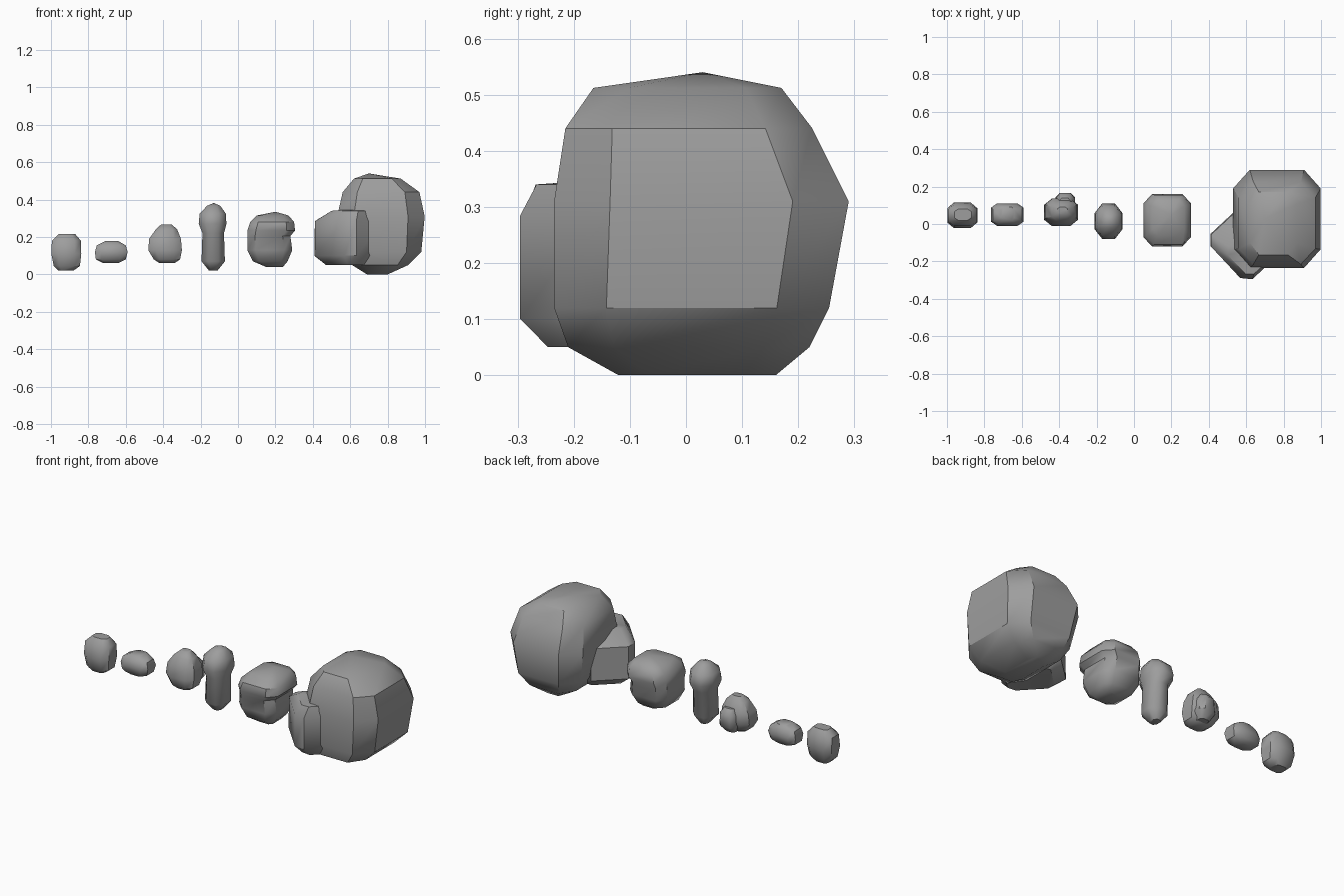
import bpy, bmesh
from math import radians
from mathutils import Matrix, Vector

if "Cube" in bpy.data.objects:
    bpy.data.objects.remove(bpy.data.objects["Cube"], do_unlink=True)

stone = bpy.data.materials.new("stone grey")
stone.use_nodes = True
colour = (0.34, 0.34, 0.34, 1)
stone.diffuse_color = colour
stone.node_tree.nodes["Principled BSDF"].inputs["Base Color"].default_value = colour


def ring_points(z, x0, x1, y0, y1, cut):
    """Rectangle with chamfered corners at height z."""
    a, b = (x1 - x0) * cut, (y1 - y0) * cut
    plan = [(x0 + a, y0), (x1 - a, y0), (x1, y0 + b), (x1, y1 - b),
            (x1 - a, y1), (x0 + a, y1), (x0, y1 - b), (x0, y0 + b)]
    return [Vector((x, y, z)) for x, y in plan]


def rock(name, rings, peak=None, cut=0.22, place=None, crease=42):
    """Loft chamfered rings from the bottom up, closing with a cap or a peak."""
    bm = bmesh.new()
    loops = [[bm.verts.new(p) for p in ring_points(*r, cut)] for r in rings]
    for low, high in zip(loops, loops[1:]):
        for i in range(8):
            j = (i + 1) % 8
            bm.faces.new((low[i], low[j], high[j], high[i]))
    bm.faces.new(loops[0][::-1])
    if peak:
        tip = bm.verts.new(peak)
        for i in range(8):
            bm.faces.new((loops[-1][i], loops[-1][(i + 1) % 8], tip))
    else:
        bm.faces.new(loops[-1])
    if place:
        bm.transform(place)
    bmesh.ops.recalc_face_normals(bm, faces=bm.faces)
    mesh = bpy.data.meshes.new(name)
    bm.to_mesh(mesh)
    bm.free()
    mesh.materials.append(stone)
    obj = bpy.data.objects.new(name, mesh)
    bpy.context.collection.objects.link(obj)
    bpy.ops.object.select_all(action="DESELECT")
    obj.select_set(True)
    bpy.context.view_layer.objects.active = obj
    bpy.ops.object.shade_smooth_by_angle(angle=radians(crease))


# Large boulder; each ring is height, x range, y range
rock("large_boulder", [
    (0, .69, .80, -.12, .16), (.05, .61, .91, -.21, .22),
    (.12, .565, .98, -.235, .255), (.31, .53, .998, -.235, .29),
    (.44, .56, .97, -.215, .225), (.512, .62, .87, -.165, .17),
], peak=(.70, .03, .54), cut=.19, crease=38)

# Block leaning on the boulder, turned toward the front
turn = Matrix.Translation((.595, -.105, 0)) @ Matrix.Rotation(radians(-47), 4, "Z")
rock("leaning_block", [
    (.05, -.11, .13, -.10, .12), (.10, -.165, .165, -.145, .14),
    (.285, -.16, .165, -.145, .14), (.34, -.05, .15, -.11, .12),
], peak=(.05, .03, .35), cut=.15, place=turn)

# Medium boulder with an overhanging cap
rock("capped_boulder", [
    (.04, .15, .24, -.04, .07), (.07, .08, .265, -.08, .11),
    (.13, .05, .29, -.105, .145), (.205, .05, .28, -.105, .15),
    (.235, .05, .305, -.12, .16), (.28, .065, .30, -.11, .155),
    (.315, .10, .27, -.06, .13),
], peak=(.2, .05, .335), cut=.18)

# Upright stone, wider at the head
rock("standing_stone", [
    (.02, -.155, -.11, -.02, .04), (.07, -.195, -.07, -.06, .07),
    (.22, -.19, -.075, -.06, .08), (.27, -.21, -.062, -.08, .11),
    (.325, -.205, -.065, -.065, .095), (.367, -.165, -.095, -.02, .05),
], peak=(-.13, .02, .382), cut=.27, crease=50)

# Rounded stone with a broad knob behind
rock("rounded_stone", [
    (.06, -.42, -.34, .02, .08), (.08, -.45, -.31, 0, .11),
    (.13, -.48, -.30, -.01, .135), (.19, -.475, -.305, 0, .135),
    (.24, -.44, -.325, .02, .11), (.268, -.41, -.355, .05, .09),
])
rock("stone_knob", [
    (.07, -.40, -.34, .06, .13), (.11, -.42, -.315, .06, .165),
    (.18, -.415, -.32, .06, .165), (.21, -.40, -.34, .06, .14),
])

# Flat pebble
rock("flat_pebble", [
    (.06, -.72, -.64, .02, .08), (.08, -.76, -.60, 0, .10),
    (.12, -.765, -.59, -.01, .11), (.155, -.755, -.60, 0, .10),
    (.178, -.71, -.64, .02, .09),
], cut=.19)

# Blocky end stone
rock("end_stone", [
    (.02, -.96, -.88, .01, .08), (.045, -.985, -.845, -.01, .095),
    (.11, -.998, -.838, -.022, .115), (.18, -.995, -.84, -.01, .105),
    (.215, -.96, -.87, .02, .08),
])
